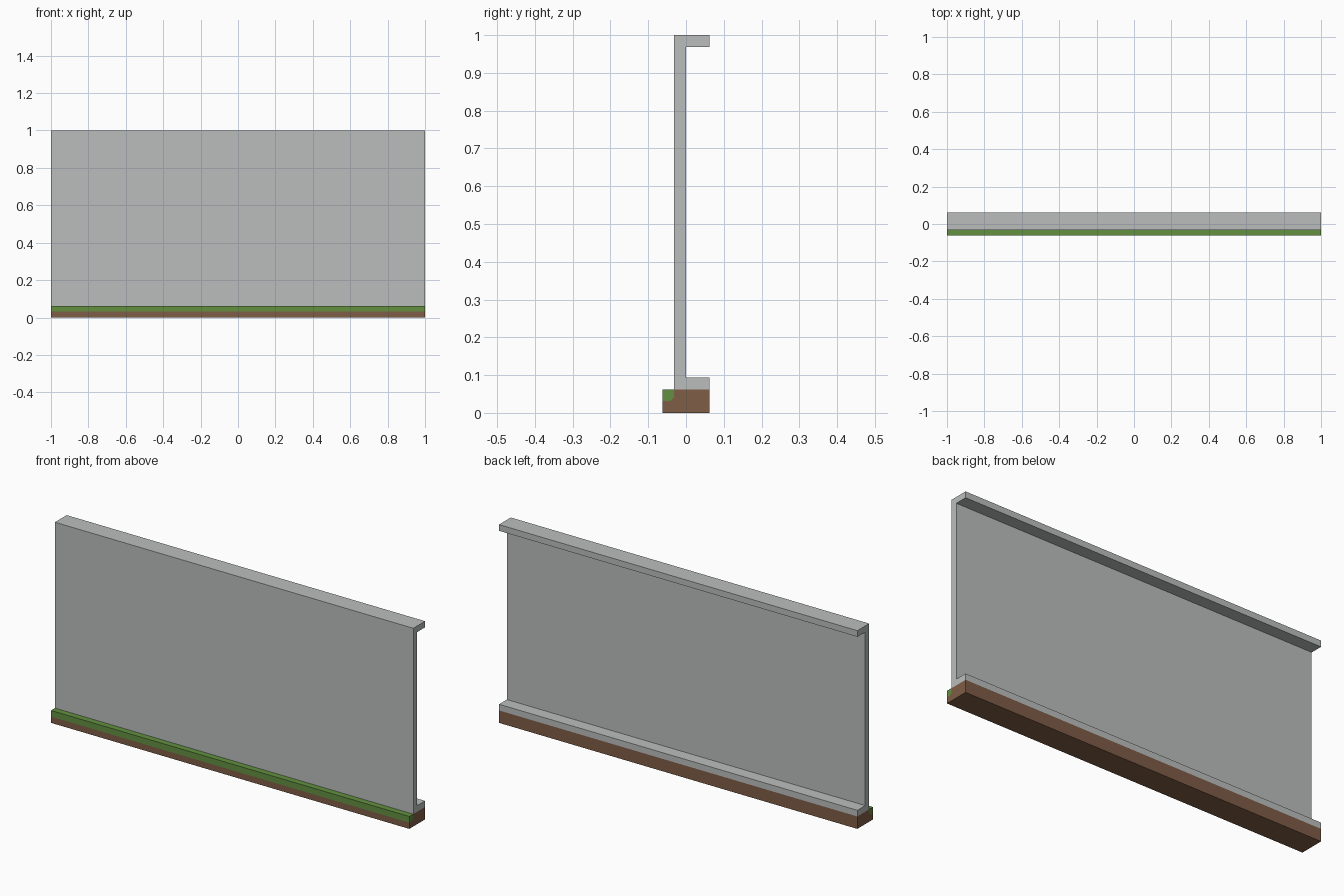
import bpy
import bmesh

cube = bpy.data.objects.get("Cube")
if cube:
    bpy.data.objects.remove(cube, do_unlink=True)

U = 1 / 32        # panel thickness, the module of the whole piece
HALF = 1.0        # half length along x


def material(name, rgb):
    mat = bpy.data.materials.new(name)
    mat.use_nodes = True
    mat.diffuse_color = (*rgb, 1)
    mat.node_tree.nodes["Principled BSDF"].inputs["Base Color"].default_value = (*rgb, 1)
    return mat


def extrude_profile(name, profile, mat):
    """Sweep a (y, z) outline along the full length in x."""
    bm = bmesh.new()
    face = bm.faces.new([bm.verts.new((-HALF, y, z)) for y, z in profile])
    swept = bmesh.ops.extrude_face_region(bm, geom=[face])["geom"]
    verts = [v for v in swept if isinstance(v, bmesh.types.BMVert)]
    bmesh.ops.translate(bm, verts=verts, vec=(2 * HALF, 0, 0))
    bmesh.ops.recalc_face_normals(bm, faces=bm.faces)
    mesh = bpy.data.meshes.new(name)
    bm.to_mesh(mesh)
    bm.free()
    mesh.materials.append(mat)
    obj = bpy.data.objects.new(name, mesh)
    bpy.context.collection.objects.link(obj)
    return obj


grey = material("wall grey", (0.50, 0.515, 0.515))
green = material("grass green", (0.122, 0.279, 0.051))
brown = material("earth brown", (0.209, 0.109, 0.061))

front, back = -2 * U, 2 * U
ground = 2 * U
cut = U / 3       # bevel on the buried grass corner

# Wall panel with top and bottom flanges facing the back
extrude_profile("wall_panel", [
    (-U, ground), (back, ground), (back, 3 * U), (0, 3 * U),
    (0, 1 - U), (back, 1 - U), (back, 1), (-U, 1)], grey)

# Earth base, notched for the grass
extrude_profile("earth_base", [
    (front, 0), (back, 0), (back, ground), (-U, ground),
    (-U, U + cut), (-U - cut, U), (front, U)], brown)

# Grass strip along the front
extrude_profile("grass_strip", [
    (front, U), (-U - cut, U), (-U, U + cut), (-U, ground), (front, ground)], green)
